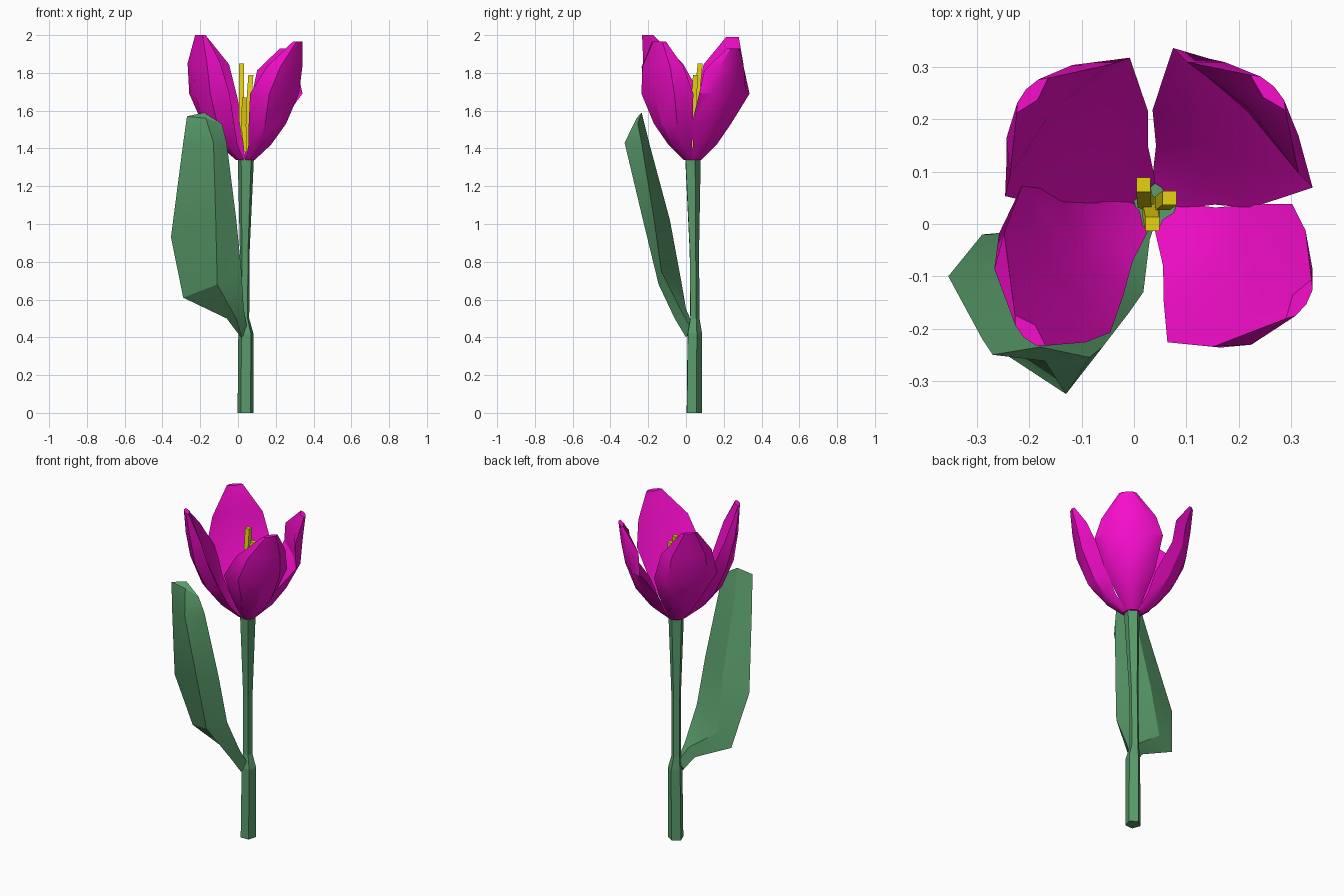
import bpy
from math import cos, sin, radians, tau
from mathutils import Vector

if "Cube" in bpy.data.objects:
    bpy.data.objects.remove(bpy.data.objects["Cube"])


def material(name, rgb):
    m = bpy.data.materials.new(name)
    m.diffuse_color = (*rgb, 1)
    m.use_nodes = True
    m.node_tree.nodes["Principled BSDF"].inputs["Base Color"].default_value = m.diffuse_color
    return m


PINK = material("magenta", (0.92, 0.004, 0.60))
GREEN = material("leaf_green", (0.10, 0.33, 0.145))
YELLOW = material("pollen_yellow", (0.8, 0.65, 0.006))


def loft(name, rings, mat, smooth=0):
    """Closed solid through rings of points, bottom to top, each counter-clockwise from above."""
    n = len(rings[0])
    verts = [p for ring in rings for p in ring]
    faces = [(i * n + k, i * n + (k + 1) % n, (i + 1) * n + (k + 1) % n, (i + 1) * n + k)
             for i in range(len(rings) - 1) for k in range(n)]
    last = (len(rings) - 1) * n
    faces += [tuple(reversed(range(n))), tuple(range(last, last + n))]
    me = bpy.data.meshes.new(name)
    me.from_pydata(verts, [], faces)
    me.materials.append(mat)
    ob = bpy.data.objects.new(name, me)
    bpy.context.collection.objects.link(ob)
    if smooth:
        bpy.ops.object.select_all(action='DESELECT')
        ob.select_set(True)
        bpy.context.view_layer.objects.active = ob
        bpy.ops.object.shade_smooth_by_angle(angle=radians(smooth))


def tube(name, path, sides, mat, turn=0.0):
    """Low-poly tube along a path of (x, y, z, radius)."""
    loft(name, [[(x + r * cos(tau * k / sides + turn), y + r * sin(tau * k / sides + turn), z)
                 for k in range(sides)] for x, y, z, r in path], mat)


# Stem, pinched where the leaf leaves it
tube("stem", [(0.04, 0.04, 0, 0.044), (0.042, 0.043, 0.42, 0.042), (0.034, 0.045, 0.5, 0.027),
              (0.036, 0.042, 0.85, 0.027), (0.042, 0.033, 1.35, 0.045)], 5, GREEN, radians(20))

# Leaf: thick blade, left edge / front crease / right edge / back crease per ring
loft("leaf", [
    [(0.00, 0.02, 0.42), (0.02, 0.00, 0.40), (0.05, 0.03, 0.44), (0.03, 0.04, 0.46)],
    [(-0.06, 0.00, 0.50), (-0.01, -0.06, 0.50), (0.03, -0.03, 0.55), (-0.02, 0.00, 0.55)],
    [(-0.29, -0.02, 0.61), (-0.11, -0.145, 0.68), (0.018, -0.13, 0.75), (-0.20, -0.022, 0.68)],
    [(-0.355, -0.10, 0.93), (-0.118, -0.23, 1.03), (-0.01, -0.17, 1.03), (-0.19, -0.085, 1.02)],
    [(-0.29, -0.22, 1.43), (-0.13, -0.325, 1.43), (-0.06, -0.235, 1.43), (-0.19, -0.195, 1.43)],
    [(-0.27, -0.25, 1.57), (-0.17, -0.262, 1.56), (-0.085, -0.255, 1.53), (-0.18, -0.235, 1.59)],
], GREEN, 25)

# Petals: rings of (middle radius, edge radius, half width, height)
AXIS = Vector((0.04, 0.035, 0))
PROFILE = [(0.05, 0.03, 0.035, 1.34), (0.15, 0.085, 0.075, 1.42), (0.235, 0.13, 0.125, 1.53),
           (0.295, 0.195, 0.178, 1.69), (0.318, 0.245, 0.142, 1.85), (0.332, 0.315, 0.045, 2.0)]
INNER = 0.3   # how far the inner face bulges outwards


def petal(name, azimuth, twist, flare, width, reach, top):
    rings = []
    for i, (rm, re, hw, z) in enumerate(PROFILE):
        a = radians(azimuth + twist * (0, 0, 0, 0, 0.4, 1)[i])
        out, side = Vector((cos(a), sin(a), 0)), Vector((-sin(a), cos(a), 0))
        if i > 3:
            z = 1.69 + (z - 1.69) * (top - 1.69) / 0.31
        edge = re + (flare if i == 3 else 0)
        inner = min(edge + (rm - edge) * INNER, rm - 0.03)
        outline = ((-1, edge), (-0.66, edge + 0.72 * (rm - edge)), (0, rm),
                   (0.66, edge + 0.72 * (rm - edge)), (1, edge), (0, inner))
        rings.append([AXIS + Vector((0, 0, z)) + side * hw * width * s + out * reach * r
                      for s, r in outline])
    loft(name, rings, PINK, 32)


petal("petal_back_right", 45, 0, 0.05, 1.06, 0.97, 1.93)
petal("petal_back_left", 138, 0, 0.03, 1.0, 1.0, 1.99)
petal("petal_front_left", 211, 14, -0.01, 0.92, 1.07, 2.0)
petal("petal_front_right", -42, 9, -0.01, 1.0, 1.04, 1.965)

# Stamens: three thin bent rods
for i, (base, mid, tip) in enumerate([
        ((0.04, 0.03, 1.38), (0.02, 0.045, 1.54), (0.018, 0.075, 1.85)),
        ((0.045, 0.04, 1.38), (0.055, 0.04, 1.6), (0.068, 0.05, 1.79)),
        ((0.04, 0.02, 1.38), (0.03, 0.025, 1.52), (0.035, 0.0, 1.67))]):
    tube(f"stamen_{i + 1}", [(*base, 0.012), (*mid, 0.019), (*tip, 0.019)], 4, YELLOW, radians(45))
